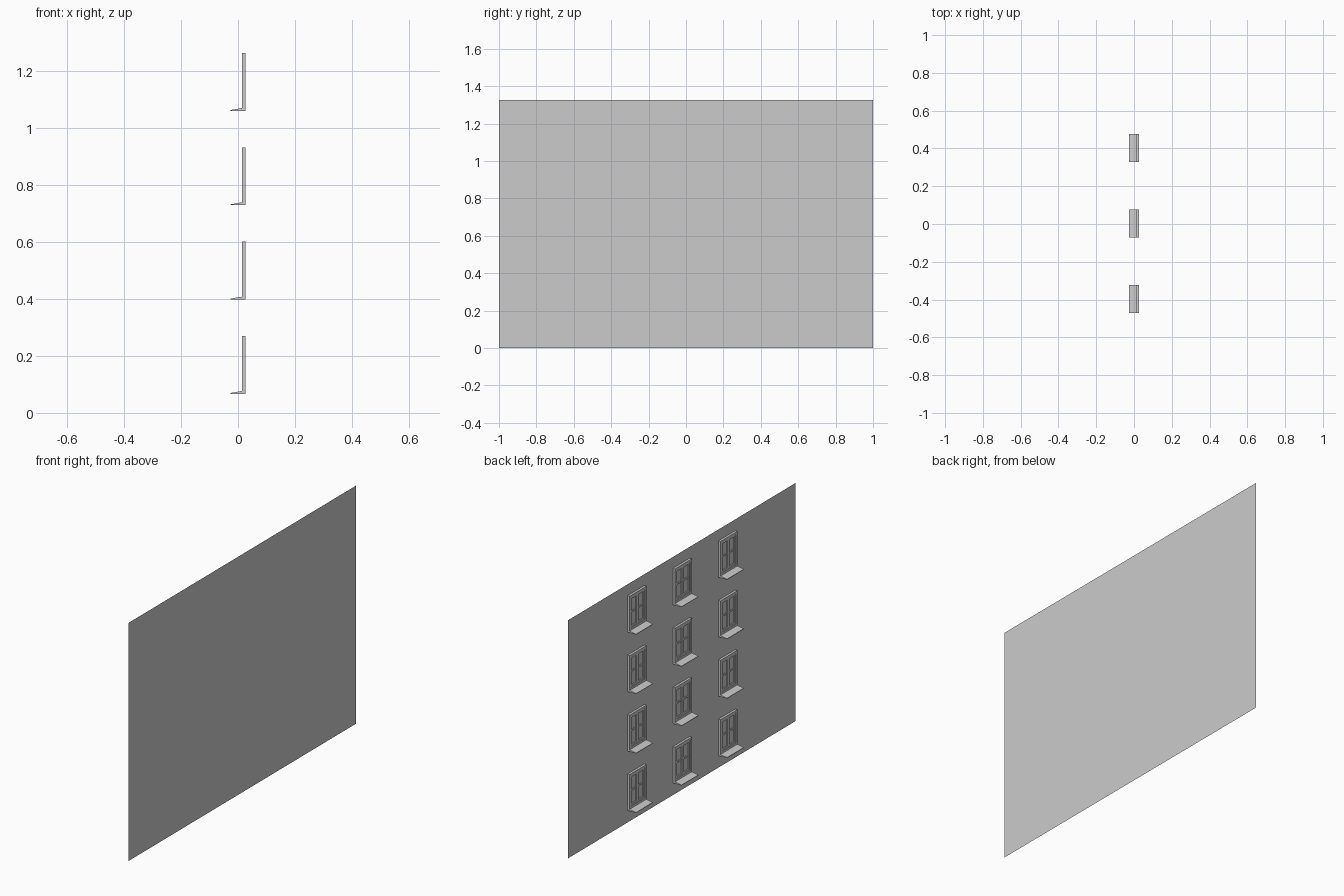
import bpy, bmesh

if "Cube" in bpy.data.objects:
    bpy.data.objects.remove(bpy.data.objects["Cube"])

WALL_X = 0.0265      # wall plane, windows sit on its -x side
HALF_W = 0.074       # half window width
Z0, Z1 = 0.010, 0.203  # frame bottom and top above the sill underside


def finish(name, bm):
    bmesh.ops.recalc_face_normals(bm, faces=bm.faces)
    me = bpy.data.meshes.new(name)
    bm.to_mesh(me)
    bm.free()
    return me


def place(name, me, loc=(0, 0, 0)):
    ob = bpy.data.objects.new(name, me)
    ob.location = loc
    bpy.context.collection.objects.link(ob)


def prism(bm, pts, axis_vec):
    """Extrude a closed polygon along a vector."""
    f = bm.faces.new([bm.verts.new(p) for p in pts])
    r = bmesh.ops.extrude_face_region(bm, geom=[f], use_keep_orig=True)
    vs = [g for g in r["geom"] if isinstance(g, bmesh.types.BMVert)]
    bmesh.ops.translate(bm, verts=vs, vec=axis_vec)


def bar(bm, x, y0, y1, z0, z1, x1=WALL_X):
    prism(bm, [(x, y0, z0), (x, y1, z0), (x, y1, z1), (x, y0, z1)], (x1 - x, 0, 0))


def ring(bm, x, y0, y1, z0, z1, t):
    """Rectangular border with a closed mitred section."""
    corners = [(y0, z0, 1, 1), (y1, z0, -1, 1), (y1, z1, -1, -1), (y0, z1, 1, -1)]
    loops = [[bm.verts.new((px, y + sy * d, z + sz * d)) for y, z, sy, sz in corners]
             for px, d in ((x, 0), (x, t), (WALL_X, t), (WALL_X, 0))]
    for i in range(4):
        a, b = loops[i], loops[(i + 1) % 4]
        for j in range(4):
            k = (j + 1) % 4
            bm.faces.new((a[j], a[k], b[k], b[j]))


# wall sheet
bm = bmesh.new()
bm.faces.new([bm.verts.new((WALL_X, y, z)) for y, z in
              ((-1, 0), (1, 0), (1, 1.326), (-1, 1.326))])
place("wall", finish("wall", bm))

# outer window frame
bm = bmesh.new()
ring(bm, 0.0135, -HALF_W, HALF_W, Z0, Z1, 0.012)
frame = finish("window_frame", bm)

# pair of casements, each with a crossbar
bm = bmesh.new()
inner = HALF_W - 0.012
for y0, y1 in ((-inner, 0), (0, inner)):
    ring(bm, 0.0165, y0, y1, Z0 + 0.012, Z1 - 0.012, 0.010)
    bar(bm, 0.0185, y0 + 0.010, y1 - 0.010, 0.103, 0.112)
casements = finish("casements", bm)

# glass panes
bm = bmesh.new()
bm.faces.new([bm.verts.new((0.0225, y, z)) for y, z in
              ((-inner, Z0 + 0.012), (inner, Z0 + 0.012),
               (inner, Z1 - 0.012), (-inner, Z1 - 0.012))])
glass = finish("glass", bm)

# sloping sill
bm = bmesh.new()
prism(bm, [(-0.0265, -HALF_W, 0), (WALL_X, -HALF_W, 0), (WALL_X, -HALF_W, Z0),
           (0.0135, -HALF_W, Z0), (-0.0265, -HALF_W, 0.003)], (0, 2 * HALF_W, 0))
sill = finish("sill", bm)

# four floors of three windows
for row in range(4):
    for col in range(3):
        loc = (0, 0.003 + 0.4 * (col - 1), 0.067 + 0.331 * row)
        for me in (frame, casements, glass, sill):
            place(f"{me.name}_{row}_{col}", me, loc)
